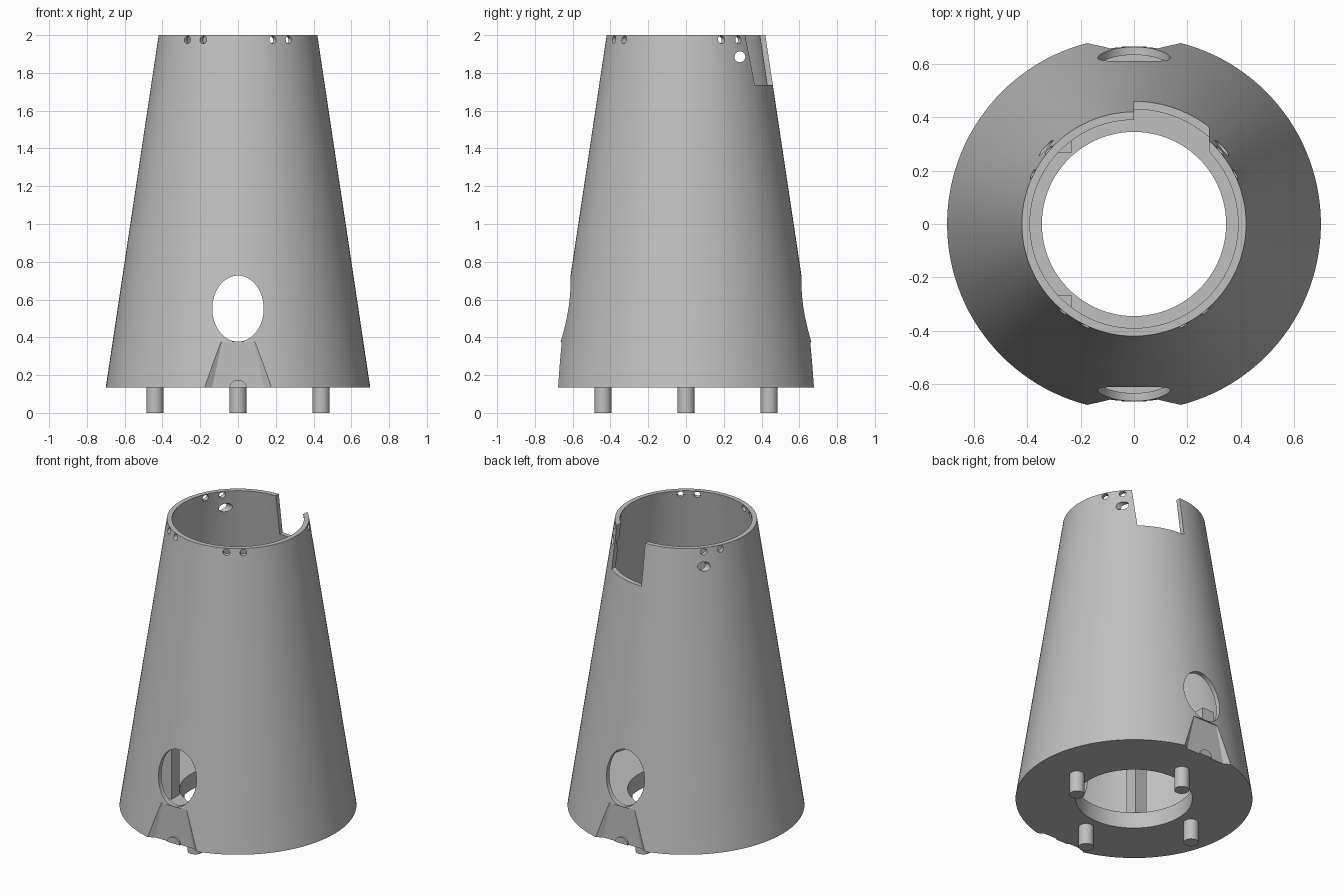
import bpy, bmesh, math
from mathutils import Matrix, Vector

if "Cube" in bpy.data.objects:
    bpy.data.objects.remove(bpy.data.objects["Cube"])

grey = bpy.data.materials.new("light_grey")
grey.diffuse_color = (0.53, 0.53, 0.53, 1)
grey.use_nodes = True
grey.node_tree.nodes["Principled BSDF"].inputs["Base Color"].default_value = grey.diffuse_color
SEG = 128


def finish(name, bm):
    bmesh.ops.recalc_face_normals(bm, faces=bm.faces[:])
    me = bpy.data.meshes.new(name)
    bm.to_mesh(me)
    bm.free()
    me.materials.append(grey)
    ob = bpy.data.objects.new(name, me)
    bpy.context.collection.objects.link(ob)
    return ob


def smooth(ob):
    bpy.ops.object.select_all(action='DESELECT')
    ob.select_set(True)
    bpy.context.view_layer.objects.active = ob
    bpy.ops.object.shade_smooth_by_angle(angle=math.radians(30))


def rod(name, centre, direction, length, rx, ry=None, seg=32):
    """Round or oval rod along a direction; ry is the vertical radius."""
    bm = bmesh.new()
    rot = Vector(direction).to_track_quat('Z', 'Y').to_matrix().to_4x4()
    bmesh.ops.create_cone(bm, cap_ends=True, segments=seg, radius1=1, radius2=1, depth=length,
                          matrix=Matrix.Translation(centre) @ rot @ Matrix.Diagonal((rx, ry or rx, 1, 1)))
    return finish(name, bm)


def box(name, lo, hi):
    bm = bmesh.new()
    lo, hi = Vector(lo), Vector(hi)
    bmesh.ops.create_cube(bm, size=1, matrix=Matrix.Translation((lo + hi) / 2)
                          @ Matrix.Diagonal((*(hi - lo), 1)))
    return finish(name, bm)


def cut(target, cutter):
    mod = target.modifiers.new("cut", 'BOOLEAN')
    mod.operation, mod.solver, mod.object = 'DIFFERENCE', 'EXACT', cutter
    cutter.hide_render = True
    bpy.context.view_layer.objects.active = target
    bpy.ops.object.modifier_apply(modifier=mod.name)
    bpy.data.objects.remove(cutter)


# Hollow tapered shell with a thick base ring, turned from one profile
profile = [(0.345, 0.135), (0.70, 0.135), (0.42, 2.0), (0.39, 2.0), (0.654, 0.24), (0.345, 0.24)]
bm = bmesh.new()
rings = []
for i in range(SEG):
    a = 2 * math.pi * i / SEG
    rings.append([bm.verts.new((r * math.cos(a), r * math.sin(a), z)) for r, z in profile])
for i in range(SEG):
    p, q = rings[i], rings[(i + 1) % SEG]
    for j in range(len(profile)):
        k = (j + 1) % len(profile)
        bm.faces.new((p[j], q[j], q[k], p[k]))
shell = finish("tapered_shell", bm)

# Oval windows, front and back
cut(shell, rod("window_cutter", (0, 0, 0.552), (0, 1, 0), 2, 0.136, 0.175, 64))

# Shallow tapered recesses below the windows
for s in (-1, 1):
    bm = bmesh.new()
    loops = []
    for y, wb, wt in ((0.655, 0.135, 0.075), (0.755, 0.31, 0.25)):
        # widths are extended below the base so the cut is clean
        loops.append([bm.verts.new((x, s * y, z)) for x, z in
                      ((-wb - 0.02, 0.055), (wb + 0.02, 0.055), (wt + 0.01, 0.375), (-wt - 0.01, 0.375))])
    bm.faces.new(loops[0])
    bm.faces.new(loops[1])
    for j in range(4):
        k = (j + 1) % 4
        bm.faces.new((loops[0][j], loops[0][k], loops[1][k], loops[1][j]))
    cut(shell, finish("recess_cutter", bm))

# Notch in the top rim
cut(shell, box("notch_cutter", (0, 0.1, 1.735), (0.28, 0.7, 2.1)))

# Cross hole and four pairs of small rim holes
cut(shell, rod("cross_hole_cutter", (0, 0.285, 1.885), (1, 0, 0), 2, 0.029))
for side in (-1, 1):
    for mid, angles in ((-57.5, (-64.5, -50.5)), (33.5, (26, 41))):
        m = math.radians(mid)
        for deg in angles:
            a = math.radians(deg)
            cut(shell, rod("rim_hole_cutter",
                           (side * 0.41 * math.cos(a), 0.41 * math.sin(a), 1.975),
                           (side * math.cos(m), math.sin(m), 0), 0.16, 0.02, seg=24))
smooth(shell)

# Half-round bosses at the foot of each recess
for s, name in ((-1, "front_boss"), (1, "back_boss")):
    bm = bmesh.new()
    ends = [[bm.verts.new((0.045 * math.cos(math.pi * i / 16), s * y, 0.135 + 0.04 * math.sin(math.pi * i / 16)))
             for i in range(17)] for y in (0.62, 0.664)]
    for e in ends:
        bm.faces.new(e)
    for i in range(17):
        k = (i + 1) % 17
        bm.faces.new((ends[0][i], ends[0][k], ends[1][k], ends[1][i]))
    smooth(finish(name, bm))

# Four round peg feet
for i in range(4):
    a = i * math.pi / 2
    smooth(rod(f"peg_foot_{i + 1}", (0.44 * math.cos(a), 0.44 * math.sin(a), 0.07), (0, 0, 1), 0.14, 0.045))

# Two square posts standing on the base ring inside
for s, name in ((-1, "front_inner_post"), (1, "back_inner_post")):
    ys = sorted((s * 0.265, s * 0.35))
    box(name, (-0.32, ys[0], 0.235), (-0.235, ys[1], 0.69))
